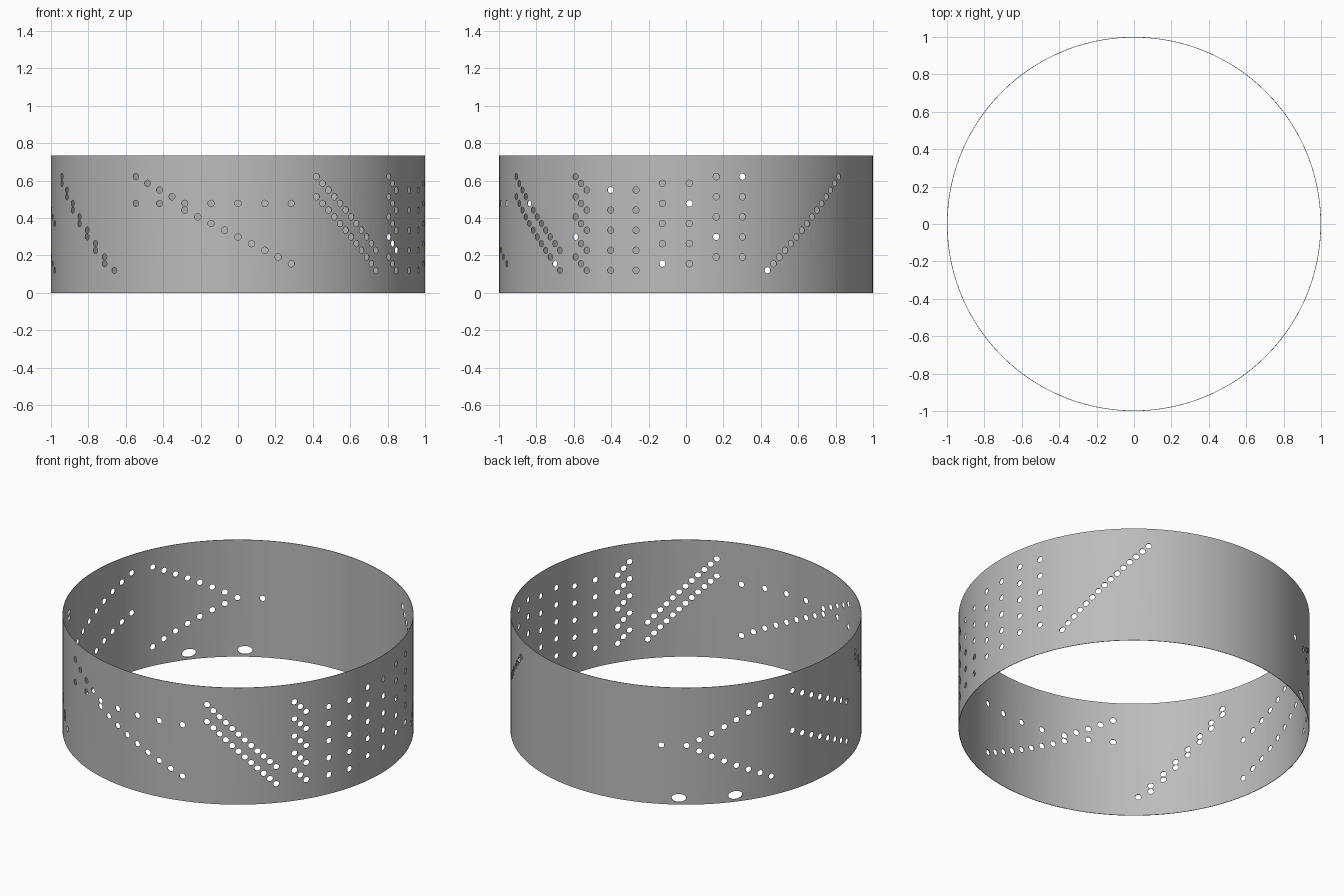
import bpy, bmesh, math
from mathutils import Matrix

cube = bpy.data.objects.get("Cube")
if cube:
    bpy.data.objects.remove(cube, do_unlink=True)

HEIGHT, WALL, SIDES = 0.735, 0.003, 174
STEP = math.tau / 87          # angle of one hole column
HOLE = 0.0172


def new_object(name, bm):
    mesh = bpy.data.meshes.new(name)
    bm.to_mesh(mesh)
    bm.free()
    obj = bpy.data.objects.new(name, mesh)
    bpy.context.collection.objects.link(obj)
    return obj


# Thin band: outer and inner walls joined by narrow rims
bm = bmesh.new()
loops = []
for r, z in ((1, 0), (1, HEIGHT), (1 - WALL, HEIGHT), (1 - WALL, 0)):
    loops.append([bm.verts.new((r * math.cos(i * math.tau / SIDES),
                                r * math.sin(i * math.tau / SIDES), z))
                  for i in range(SIDES)])
for a, b in zip(loops, loops[1:] + loops[:1]):
    for i in range(SIDES):
        j = (i + 1) % SIDES
        bm.faces.new((a[i], a[j], b[j], b[i]))
bmesh.ops.recalc_face_normals(bm, faces=bm.faces)
band = new_object("perforated_band", bm)

# Hole pattern as (column, row); column 0 is the middle of the front
holes = set()


def line(col, row, dcol, drow, count):
    for i in range(count):
        holes.add((col + i * dcol, row + i * drow))


# Front: level row crossed by a falling diagonal with a jog
line(-8, 10, 2, 0, 7)
line(-8, 14, 1, -1, 5)
line(-4, 9, 1, -1, 9)
# Double falling diagonal
line(6, 14, 0.5, -1, 12)
line(6, 11, 0.5, -1, 12)
# Zigzag column
for top in range(14, 0, -3):
    line(13, top, 0.5, -1, 3)
# Spaced upright columns, stepping up in pairs
for col, top in ((16, 12), (18, 12), (20, 13), (22, 13), (24, 14), (26, 14)):
    line(col, top, 0, -3, 5)
# Single rising diagonal
line(28, 0, 0.5, 1, 15)
# Sideways fork at the back
line(-37, 7, 2, 0, 2)
line(-34, 8, 1, 1, 7)
line(-34, 6, 1, -1, 7)
# Two parallel falling lines
line(-26, 14, 1, -1, 8)
line(-26, 7, 1, -1, 8)
# Paired steep diagonal
line(-17, 14, 1, -2, 8)
line(-17, 13, 1, -2, 7)

# Cutters: one radial pin per hole
bm = bmesh.new()


def pin(col, z, half_width, half_height, sides):
    place = (Matrix.Rotation(col * STEP, 4, 'Z')
             @ Matrix.Translation((0, -1, z))
             @ Matrix.Rotation(math.pi / 2, 4, 'X')
             @ Matrix.Diagonal((half_width, half_height, 1, 1)))
    bmesh.ops.create_cone(bm, cap_ends=True, segments=sides, radius1=1,
                          radius2=1, depth=0.1, matrix=place)


for col, row in sorted(holes):
    pin(col, 0.12 + row * 0.0358, HOLE, HOLE, 16)
# Two wide oval slots near the lower rim at the back
for col in (-35.6, -31.1):
    pin(col, 0.042, 0.042, 0.025, 24)
cutter = new_object("hole_cutter", bm)
cutter.hide_render = True

cut = band.modifiers.new("holes", 'BOOLEAN')
cut.operation = 'DIFFERENCE'
cut.solver = 'EXACT'
cut.object = cutter
bpy.context.view_layer.objects.active = band
bpy.ops.object.select_all(action='DESELECT')
band.select_set(True)
bpy.ops.object.modifier_apply(modifier=cut.name)
bpy.data.objects.remove(cutter, do_unlink=True)

# Plain grey finish
grey = bpy.data.materials.new("plain_grey")
grey.use_nodes = True
colour = (0.5, 0.5, 0.5, 1)
grey.diffuse_color = colour
grey.node_tree.nodes["Principled BSDF"].inputs["Base Color"].default_value = colour
band.data.materials.clear()
band.data.materials.append(grey)
bpy.ops.object.shade_smooth_by_angle(angle=math.radians(30))
